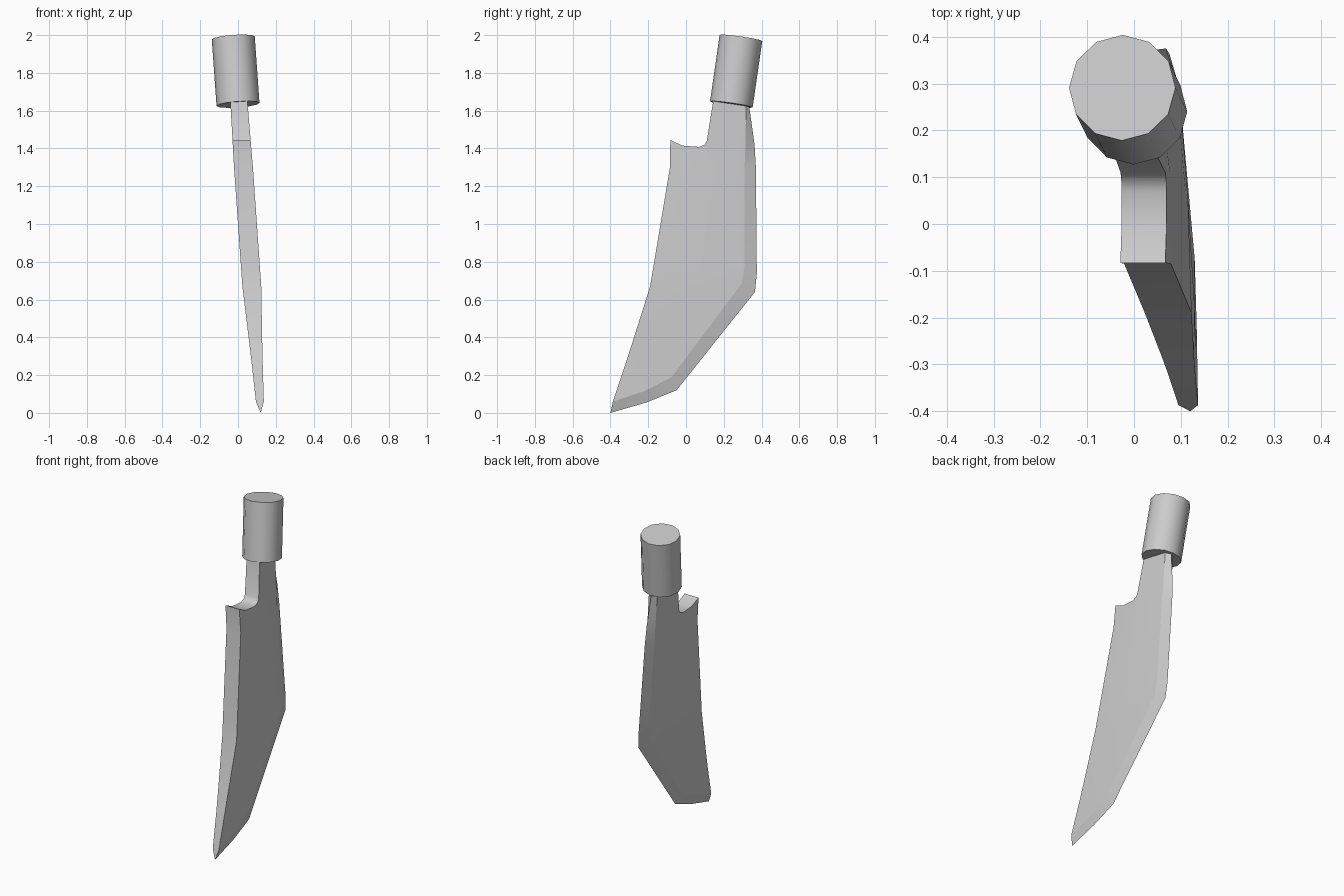
import bpy, bmesh, math
from mathutils import Vector

cube = bpy.data.objects.get("Cube")
if cube:
    bpy.data.objects.remove(cube, do_unlink=True)

# One plain steel grey for everything
steel = bpy.data.materials.new("steel_grey")
steel.use_nodes = True
grey = (0.6, 0.6, 0.6, 1)
steel.diffuse_color = grey
steel.node_tree.nodes["Principled BSDF"].inputs["Base Color"].default_value = grey


def finish(bm, name):
    bmesh.ops.recalc_face_normals(bm, faces=bm.faces)
    mesh = bpy.data.meshes.new(name)
    bm.to_mesh(mesh)
    bm.free()
    obj = bpy.data.objects.new(name, mesh)
    bpy.context.collection.objects.link(obj)
    mesh.materials.append(steel)
    bpy.ops.object.select_all(action='DESELECT')
    obj.select_set(True)
    bpy.context.view_layer.objects.active = obj
    bpy.ops.object.shade_smooth_by_angle(angle=math.radians(50))
    return obj


def lean(z):
    return 0.12 - 0.07 * z


# Blade stations from tip to guard: (y, z, half thickness) for spine, middle, bevel, edge
tip = (-.387, .06, .021)
rows = [
    [tip, tip, tip, (-.4, 0, 0)],
    [(-.32, .26, .029), (-.27, .2, .026), (-.22, .115, .022), (-.21, .055, 0)],
    [(-.28, .385, .035), (-.18, .29, .03), (-.075, .19, .023), (-.05, .12, 0)],
    [(-.19, .67, .05), (.06, .67, .042), (.295, .685, .024), (.365, .64, 0)],
    [(-.175, .76, .05), (.07, .76, .043), (.31, .78, .024), (.375, .74, 0)],
    [(-.085, 1.3, .05), (.11, 1.3, .048), (.31, 1.3, .026), (.37, 1.3, 0)],
]
guard = [(.11, 1.44, .048), (.315, 1.42, .028), (.363, 1.42, 0)]
neck = [(.147, 1.67, .045), (.318, 1.67, .03), (.328, 1.67, 0)]
notch = [(-.083, 1.445, .048), (-.02, 1.415, .048), (.07, 1.408, .048), (.098, 1.42, .048)]

bm = bmesh.new()
cache = {}


def vert(p, side):
    key = (p, side if p[2] else 0)
    if key not in cache:
        y, z, h = p
        cache[key] = bm.verts.new((lean(z) + side * h, y, z))
    return cache[key]


def face(verts):
    verts = list(dict.fromkeys(verts))
    if len(verts) > 2:
        return bm.faces.new(verts)


# Both cheeks: wedge-shaped flats with a ground bevel
for side in (-1, 1):
    strips = list(zip(rows, rows[1:])) + [(rows[-1][1:], guard), (guard, neck)]
    for low, high in strips:
        for i in range(len(low) - 1):
            face([vert(p, side) for p in (low[i], low[i + 1], high[i + 1], high[i])])
    shoulder = [rows[-1][0], rows[-1][1], guard[0]] + notch[::-1]
    face([vert(p, side) for p in shoulder])

# Spine, notch and neck front wall run across the thickness
path = [r[0] for r in rows] + notch + [guard[0], neck[0]]
for a, b in zip(path, path[1:]):
    face([vert(a, -1), vert(a, 1), vert(b, 1), vert(b, -1)])
face([vert(tip, -1), vert(tip, 1), vert(rows[0][3], 1)])
face([vert(p, -1) for p in neck] + [vert(p, 1) for p in neck[1::-1]])

# Keep the grind line crisp
bevel = [r[2] for r in rows] + [guard[1], neck[1]]
for side in (-1, 1):
    for a, b in zip(bevel, bevel[1:]):
        edge = bm.edges.get((vert(a, side), vert(b, side)))
        if edge:
            edge.smooth = False
blade = finish(bm, "blade")

# Handle: twelve-sided cylinder on the same lean
bottom, top = Vector((0, .24, 1.633)), Vector((-.025, .291, 1.985))
axis = top - bottom
bm = bmesh.new()
bmesh.ops.create_cone(bm, cap_ends=True, segments=12, radius1=.114, radius2=.114, depth=axis.length)
handle = finish(bm, "handle")
handle.location = (bottom + top) / 2
handle.rotation_euler = (-math.atan2(axis.y, axis.z), math.atan2(axis.x, axis.z), 0)
